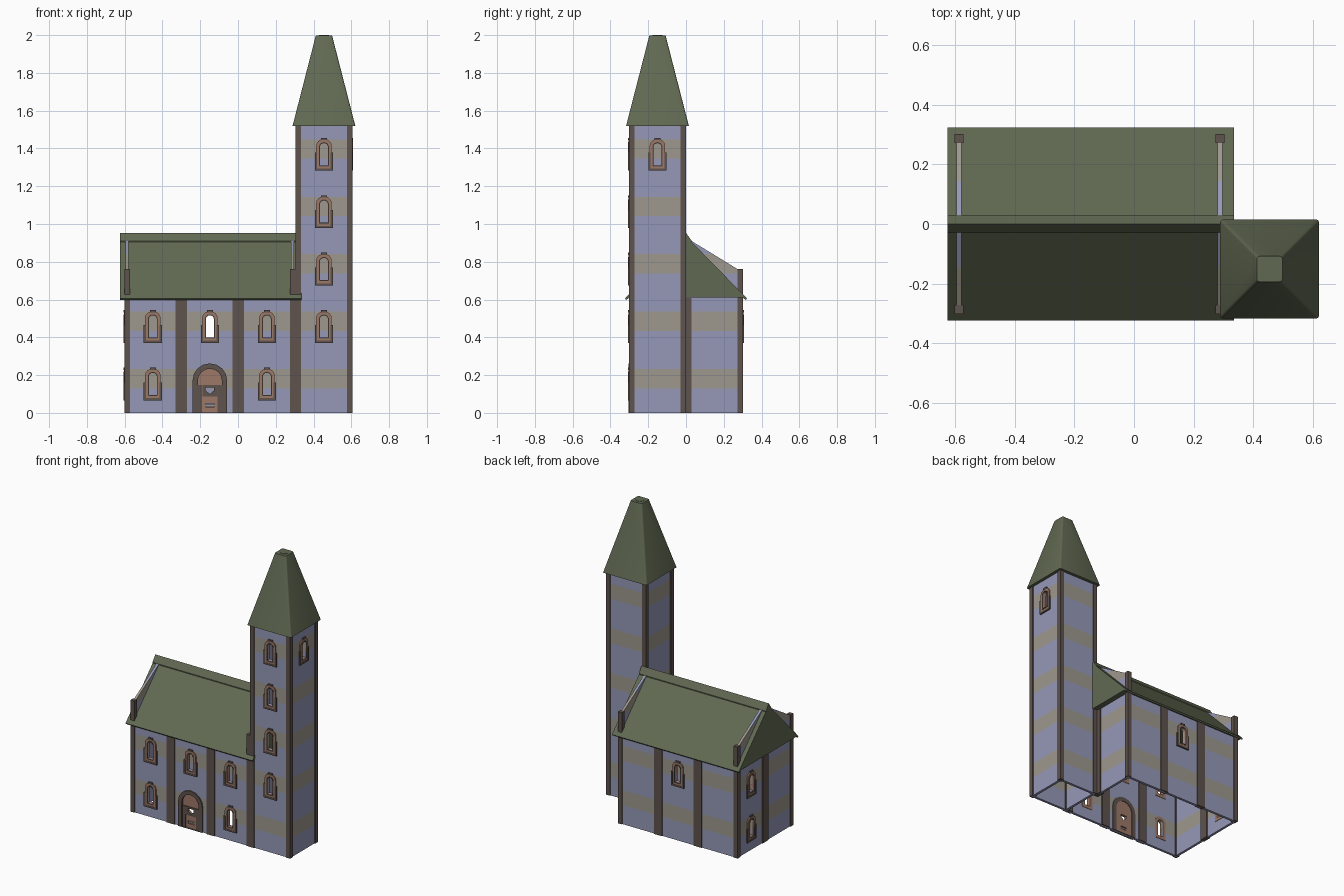
import bpy, bmesh, math
from mathutils import Matrix, Vector

if "Cube" in bpy.data.objects:
    bpy.data.objects.remove(bpy.data.objects["Cube"])


def material(name, rgb):
    m = bpy.data.materials.new(name)
    lin = [((c / 255 + 0.055) / 1.055) ** 2.4 for c in rgb]
    m.diffuse_color = (*lin, 1)
    m.use_nodes = True
    m.node_tree.nodes["Principled BSDF"].inputs["Base Color"].default_value = m.diffuse_color
    return m


LAV = material("lavender_plaster", (150, 153, 185))
BEIGE = material("beige_stone", (158, 153, 142))
GREEN = material("green_roof", (97, 105, 82))
DARK = material("dark_brown", (94, 82, 77))
CLAY = material("clay_trim", (158, 120, 104))

S, H, T = 0.302, 0.304, 0.017      # bay width, storey height, wall thickness
XS = [-0.602 + S * i for i in range(5)]
EAVE, TOWER = 2 * H, 5 * H


def link(name, me, mats):
    for m in mats:
        me.materials.append(m)
    ob = bpy.data.objects.new(name, me)
    bpy.context.collection.objects.link(ob)
    return ob


def plate(name, loops, angle, dist, depth, mat, striped=False):
    """Outline (with holes) in along/up coordinates, extruded along its facing direction."""
    cu = bpy.data.curves.new(name, 'CURVE')
    cu.dimensions, cu.fill_mode, cu.extrude = '2D', 'BOTH', depth / 2
    for loop in loops:
        sp = cu.splines.new('POLY')
        sp.points.add(len(loop) - 1)
        for p, (u, v) in zip(sp.points, loop):
            p.co = (u, v, 0, 1)
        sp.use_cyclic_u = True
    tmp = bpy.data.objects.new(name, cu)
    bpy.context.collection.objects.link(tmp)
    dg = bpy.context.evaluated_depsgraph_get()
    me = bpy.data.meshes.new_from_object(tmp.evaluated_get(dg))
    bpy.data.objects.remove(tmp)
    me.materials.clear()
    bm = bmesh.new()
    bm.from_mesh(me)
    bmesh.ops.remove_doubles(bm, verts=bm.verts, dist=1e-5)
    bmesh.ops.recalc_face_normals(bm, faces=bm.faces)
    if striped:
        for k in range(5):
            for z in (0.13, 0.232):
                bmesh.ops.bisect_plane(bm, geom=bm.verts[:] + bm.edges[:] + bm.faces[:],
                                       plane_co=(0, k * H + z, 0), plane_no=(0, 1, 0))
    for f in bm.faces:
        f.smooth = False
        f.material_index = int(striped and 0.13 < f.calc_center_median().y % H < 0.232)
    bm.to_mesh(me)
    bm.free()
    ob = link(name, me, [mat, BEIGE] if striped else [mat])
    rot = Matrix.Rotation(math.radians(angle), 4, 'Z') @ Matrix.Rotation(math.pi / 2, 4, 'X')
    ob.matrix_world = rot @ Matrix.Translation((0, 0, dist))
    return ob


def box(name, x0, x1, y0, y1, z0, z1, mat):
    return plate(name, [rect(x0, x1, z0, z1)], 0, -(y0 + y1) / 2, y1 - y0, mat)


def rect(u0, u1, v0, v1):
    return [(u0, v0), (u1, v0), (u1, v1), (u0, v1)]


def arch(u, half, v0, v1, rise, n=8):
    top = [(u + half * math.cos(math.pi * i / n), v1 - rise + rise * math.sin(math.pi * i / n))
           for i in range(n + 1)]
    return [(u - half, v0), (u + half, v0)] + top


def slit(u, z):
    return arch(u, 0.021, z - 0.057, z + 0.06, 0.018)


def window(name, u, z, a, d):
    # clay ring around the slit, dark bracket below, keystone above
    plate(name + "_frame", [arch(u, 0.041, z - 0.078, z + 0.082, 0.035), slit(u, z)],
          a, d - 0.006, 0.028, CLAY)
    plate(name + "_bracket", [[(u - 0.048, z - 0.086), (u + 0.048, z - 0.086), (u + 0.048, z + 0.01),
          (u + 0.036, z + 0.01), (u + 0.036, z - 0.074), (u - 0.036, z - 0.074),
          (u - 0.036, z + 0.01), (u - 0.048, z + 0.01)]], a, d + 0.003, 0.014, DARK)
    plate(name + "_inner_rim", [arch(u, 0.026, z - 0.063, z + 0.066, 0.022), slit(u, z)],
          a, d + 0.004, 0.012, DARK)
    plate(name + "_keystone", [rect(u - 0.016, u + 0.016, z + 0.076, z + 0.088)],
          a, d + 0.003, 0.014, DARK)


def wall(name, a, d, u0, u1, top, windows=(), extra=()):
    holes = [slit(u, z) for u, z in windows] + list(extra)
    plate(name, [rect(u0 + 0.01, u1 - 0.01, 0, top)] + holes, a, d - T / 2, T, LAV, True)
    for i, (u, z) in enumerate(windows):
        window(f"{name}_window_{i + 1}", u, z, a, d)


def storey(n):
    return n * H + 0.152


cx = [x + S / 2 for x in XS[:4]]     # bay centres
door_u = cx[1]

# Walls of the hall
wall("front_wall", 0, 0.296, XS[0], XS[3], EAVE,
     [(cx[0], storey(0)), (cx[2], storey(0))] + [(c, storey(1)) for c in cx[:3]],
     [arch(door_u, 0.07, 0.002, 0.24, 0.07)])
wall("back_wall", 180, 0.296, -XS[3], -XS[0], EAVE, [(-cx[1], storey(1))])
wall("left_wall", -90, 0.596, -S, S, EAVE, [(-S / 2, storey(0)), (-S / 2, storey(1))])
wall("right_wall", 90, 0.298, 0, S, EAVE)

# Walls of the tower
wall("tower_front", 0, 0.296, XS[3], XS[4], TOWER, [(cx[3], storey(i)) for i in range(1, 5)])
wall("tower_right", 90, 0.6, -S, 0, TOWER, [(-S / 2, storey(4))])
wall("tower_back", 180, -0.006, -XS[4], -XS[3], TOWER)
wall("tower_left", -90, -0.31, 0, S, TOWER)

# Pillars: single at corners, double between bays
P = 0.03
for i, x in enumerate(XS[1:3]):
    for s in (-1, 1):
        y = s * (S - P / 2)
        box(f"bay_pillar_{i}_{s}", x - P, x + P, y - P / 2, y + P / 2, 0, EAVE, DARK)
for i, x in enumerate((XS[0], XS[3] - P)):
    for s in (-1, 1):
        y = s * (S - P / 2)
        box(f"gable_pillar_{i}_{s}", x, x + P, y - P / 2, y + P / 2, 0, 0.763, DARK)
    box(f"end_pillar_{i}", x, x + P, -P, P, 0, EAVE, DARK)
for x in (XS[3], XS[4] - P):
    for y in (-S, -P):
        box("tower_pillar", x, x + P, y, y + P, 0, TOWER, DARK)

# Gable parapets poking through the roof
for x in (-0.587, 0.289):
    plate("gable_parapet", [[(-0.275, 0.6), (0.275, 0.6), (0.275, 0.76), (0, 0.928), (-0.275, 0.76)]],
          90, x, T, LAV, True)

# Hall roof: two wedges and a ridge cap
for s in (-1, 1):
    prof = [(0.03, 0.61), (0.3, 0.61), (0.316, 0.598), (0.323, 0.606), (0.03, 0.905)]
    plate("roof_slope", [[(s * y, z) for y, z in prof]], 90, -0.145, 0.96, GREEN)
plate("roof_ridge", [[(-0.03, 0.61), (0.03, 0.61), (0.03, 0.911), (0, 0.953), (-0.03, 0.911)]],
      90, -0.145, 0.962, GREEN)

# Spire: tapered square with softened corners
bm = bmesh.new()
bmesh.ops.create_cone(bm, cap_ends=True, segments=4, radius1=0.166 * 2 ** 0.5, radius2=0.043 * 2 ** 0.5,
                      depth=1.998 - TOWER, matrix=Matrix.Rotation(math.pi / 4, 4, 'Z'))
sides = [e for e in bm.edges if abs(e.verts[0].co.z - e.verts[1].co.z) > 0.1]
bmesh.ops.bevel(bm, geom=sides, offset=0.01, segments=3, profile=0.5, affect='EDGES')
me = bpy.data.meshes.new("spire")
bm.to_mesh(me)
bm.free()
spire = link("spire", me, [GREEN])
spire.location = (cx[3], -S / 2, (1.998 + TOWER) / 2)
bpy.ops.object.select_all(action='DESELECT')
spire.select_set(True)
bpy.context.view_layer.objects.active = spire
bpy.ops.object.shade_smooth_by_angle(angle=math.radians(40))

# Round cap on the flat spire top
bm = bmesh.new()
bmesh.ops.create_cone(bm, cap_ends=True, segments=12, radius1=0.026, radius2=0.026, depth=0.004)
me = bpy.data.meshes.new("spire_cap")
bm.to_mesh(me)
bm.free()
link("spire_cap", me, [GREEN]).location = (cx[3], -S / 2, 1.998)

# Door: dark arch, clay leaf with two openings, dark inner frames
plate("door_arch", [arch(door_u, 0.092, 0, 0.262, 0.092), arch(door_u, 0.064, 0.002, 0.234, 0.064)],
      0, 0.289, 0.03, DARK)
upper = [(door_u - 0.022, 0.135), (door_u - 0.022, 0.118), (door_u, 0.1),
         (door_u + 0.022, 0.118), (door_u + 0.022, 0.135)]
lower = rect(door_u - 0.024, door_u + 0.024, 0.03, 0.05)
plate("door_leaf", [arch(door_u, 0.066, 0.002, 0.236, 0.066), upper, lower], 0, 0.285, 0.014, CLAY)
plate("door_upper_frame", [rect(door_u - 0.04, door_u + 0.04, 0.088, 0.147), upper],
      0, 0.293, 0.008, DARK)
plate("door_lower_panel", [rect(door_u - 0.034, door_u + 0.034, 0.035, 0.045)], 0, 0.286, 0.008, BEIGE)
for s in (-1, 1):
    u = door_u + s * 0.053
    plate("door_jamb", [rect(u - 0.012, u + 0.012, 0, 0.147)], 0, 0.292, 0.012, DARK)
